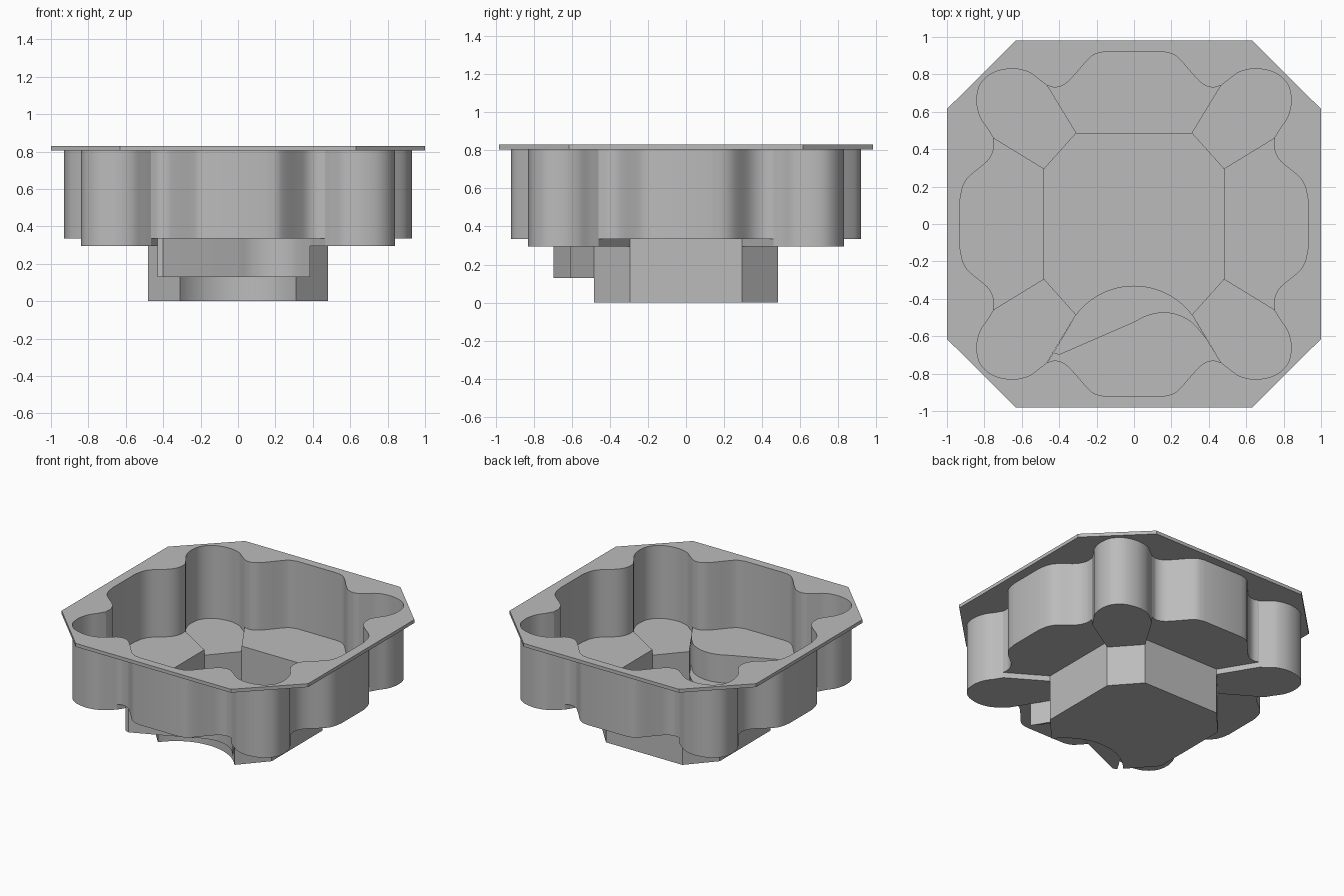
import bpy, bmesh, math
from mathutils import Vector

cube = bpy.data.objects.get("Cube")
if cube:
    bpy.data.objects.remove(cube, do_unlink=True)

# Heights of the rim and the stepped floors
TOP, RIM, SIDE, CORNER, LEDGE, BASE = 0.83, 0.805, 0.335, 0.295, 0.13, 0.0

grey = bpy.data.materials.new("plain_grey")
grey.use_nodes = True
grey.diffuse_color = (0.5, 0.5, 0.5, 1)
grey.node_tree.nodes["Principled BSDF"].inputs["Base Color"].default_value = grey.diffuse_color


def smooth(points, steps=5):
    """Catmull-Rom curve through a few points."""
    p = [Vector(q) for q in points]
    p = [2 * p[0] - p[1]] + p + [2 * p[-1] - p[-2]]
    out = []
    for a, b, c, d in zip(p, p[1:], p[2:], p[3:]):
        for i in range(steps):
            t = i / steps
            q = 2 * b + (c - a) * t + (2 * a - 5 * b + 4 * c - d) * t**2 + (3 * b - a - 3 * c + d) * t**3
            out.append(tuple(q / 2))
    return out + [tuple(points[-1])]


def flip(path, sx, sy):
    """Mirror a path, keeping it clockwise."""
    out = [(x * sx, y * sy) for x, y in path]
    return out[::-1] if sx * sy < 0 else out


def finish(name, bm):
    bmesh.ops.remove_doubles(bm, verts=bm.verts, dist=0.0005)
    mesh = bpy.data.meshes.new(name)
    bm.to_mesh(mesh)
    bm.free()
    mesh.materials.append(grey)
    ob = bpy.data.objects.new(name, mesh)
    bpy.context.collection.objects.link(ob)
    bpy.ops.object.select_all(action="DESELECT")
    ob.select_set(True)
    bpy.context.view_layer.objects.active = ob
    bpy.ops.object.shade_smooth_by_angle(angle=math.radians(35))


def part(name, floor, z, walls):
    """A flat floor from a clockwise loop, plus upright sheet walls."""
    bm = bmesh.new()
    bm.faces.new([bm.verts.new((x, y, z)) for x, y in floor[::-1]])
    for path, low, high in walls:
        a = [bm.verts.new((x, y, low)) for x, y in path]
        b = [bm.verts.new((x, y, high)) for x, y in path]
        for i in range(len(path) - 1):
            bm.faces.new((a[i], a[i + 1], b[i + 1], b[i]))
    finish(name, bm)


# Clockwise outline pieces in one quadrant
back_half = smooth([(0.16, 0.92), (0.21, 0.907), (0.25, 0.875), (0.32, 0.795),
                    (0.37, 0.747), (0.42, 0.73), (0.465, 0.74)])
lobe = smooth([(0.465, 0.74), (0.51, 0.775), (0.57, 0.815), (0.66, 0.83), (0.76, 0.805),
               (0.825, 0.74), (0.84, 0.65), (0.82, 0.57), (0.78, 0.51), (0.75, 0.46)])
right_half = smooth([(0.75, 0.46), (0.75, 0.4), (0.785, 0.335), (0.88, 0.255),
                     (0.915, 0.2), (0.93, 0.13)])
back_lobe = flip(back_half, -1, 1) + back_half
right_lobe = right_half + flip(right_half, 1, -1)
front_lobe = flip(back_lobe, 1, -1)
inner_a, inner_b = (0.31, 0.485), (0.48, 0.295)

# Side bays
part("back_bay", back_lobe + [inner_a, (-inner_a[0], inner_a[1])], SIDE,
     [(back_lobe, SIDE, RIM), ([(-inner_a[0], inner_a[1]), inner_a], BASE, SIDE)])
for name, s in (("left_bay", 1), ("right_bay", -1)):
    outer = flip(right_lobe, s, 1)
    inner = flip([inner_b, (inner_b[0], -inner_b[1])], s, 1)
    part(name, outer + inner[::-1], SIDE, [(outer, SIDE, RIM), (inner, BASE, SIDE)])

# Corner bays, slightly deeper, with step walls beside them
for sx, sy, name in ((1, 1, "back_left"), (-1, 1, "back_right"),
                     (1, -1, "front_left"), (-1, -1, "front_right")):
    outer = flip(lobe, sx, sy)
    inner = flip([inner_a, inner_b], sx, sy)
    part(name + "_corner_bay", outer + inner[::-1], CORNER,
         [(outer, CORNER, RIM), (inner, BASE, CORNER),
          ([inner[0], outer[0]], CORNER, SIDE), ([outer[-1], inner[1]], CORNER, SIDE)])

# Front bay with a scooped edge above a low ledge
scoop = [(-0.43, -0.687), (-0.4, -0.697)] + smooth(
    [(0, -0.523), (0.07, -0.488), (0.15, -0.472), (0.23, -0.483), (0.31, -0.525), (0.385, -0.61)])
part("front_bay", front_lobe + scoop, SIDE, [(front_lobe, SIDE, RIM)])

corner_l, corner_r = (inner_a[0], -inner_a[1]), (-inner_a[0], -inner_a[1])
radius, arc_y = 0.389, -0.719
half = math.asin(inner_a[0] / radius)
arc = [corner_r] + [(radius * math.sin(t), arc_y + radius * math.cos(t))
                    for t in [half * (i / 12 - 1) for i in range(1, 24)]] + [corner_l]
part("front_ledge", arc + scoop[::-1], LEDGE,
     [(scoop[::-1], LEDGE, SIDE), (arc[::-1], BASE, LEDGE),
      ([corner_l, scoop[-1]], LEDGE, CORNER), ([scoop[0], corner_r], LEDGE, CORNER)])

# Deep central floor, cut by the curved ledge
ring = [(-inner_b[0], inner_b[1]), (-inner_a[0], inner_a[1]), inner_a, inner_b,
        (inner_b[0], -inner_b[1])]
part("centre_floor", ring + arc[::-1] + [(-inner_b[0], -inner_b[1])], BASE, [])

# Flat octagonal rim around the pocket opening
opening = (back_lobe + lobe + right_lobe + flip(lobe, 1, -1) + front_lobe
           + flip(lobe, -1, -1) + flip(right_lobe, -1, 1) + flip(lobe, -1, 1))
chamfer = [(0.63, 0.982), (1, 0.615)]
octagon = [p for sx, sy in ((1, 1), (1, -1), (-1, -1), (-1, 1)) for p in flip(chamfer, sx, sy)]
bm = bmesh.new()
for loop in (opening, octagon):
    clean = [p for i, p in enumerate(loop) if (Vector(p) - Vector(loop[i - 1])).length > 0.001]
    verts = [bm.verts.new((x, y, RIM)) for x, y in clean]
    for i, v in enumerate(verts):
        bm.edges.new((verts[i - 1], v))
bmesh.ops.triangle_fill(bm, use_beauty=True, use_dissolve=False, edges=bm.edges[:])
top = bmesh.ops.extrude_face_region(bm, geom=bm.faces[:], use_keep_orig=True)["geom"]
bmesh.ops.translate(bm, vec=(0, 0, TOP - RIM), verts=[g for g in top if isinstance(g, bmesh.types.BMVert)])
bmesh.ops.recalc_face_normals(bm, faces=bm.faces[:])
finish("rim_plate", bm)
